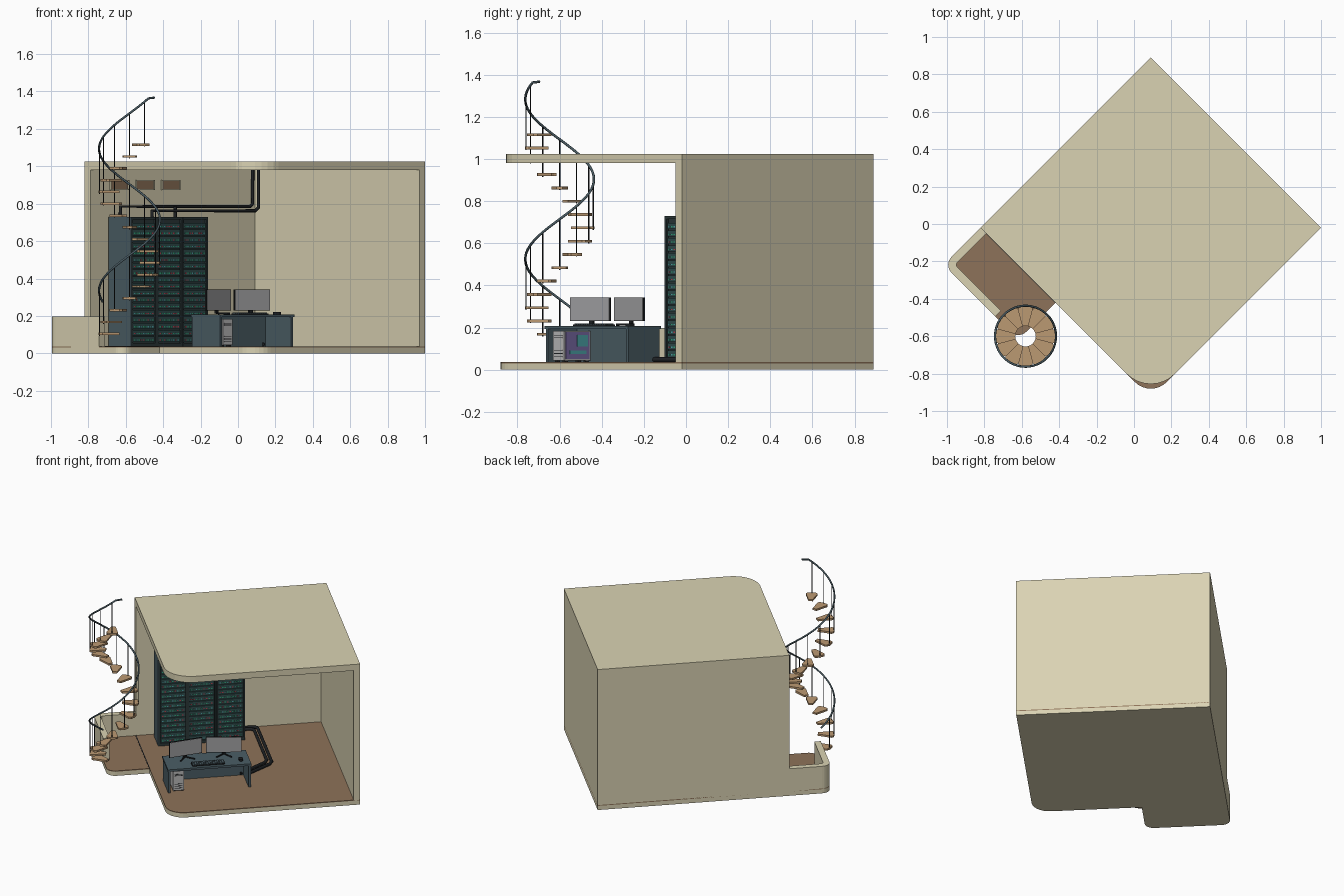
import bpy, bmesh, random
from math import sin, cos, pi, radians, atan2, hypot
from mathutils import Matrix, Vector

if "Cube" in bpy.data.objects:
    bpy.data.objects.remove(bpy.data.objects["Cube"])

random.seed(4)
# Room frame: u runs toward front-right, v toward back-right, origin at the left corner
ROOM = Matrix.Translation((-0.82, -0.02, 0)) @ Matrix.Rotation(radians(-45), 4, 'Z')
WORLD = Matrix.Identity(4)


def mat(name, r, g, b):
    m = bpy.data.materials.new(name)
    m.diffuse_color = (r, g, b, 1)
    m.use_nodes = True
    m.node_tree.nodes["Principled BSDF"].inputs["Base Color"].default_value = m.diffuse_color
    return m


PLASTER = mat("plaster", .70, .65, .45)
WOOD = mat("floor_wood", .27, .17, .10)
TREAD = mat("tread_wood", .50, .32, .17)
STEEL = mat("dark_steel", .07, .11, .13)
RACK = mat("rack_dark", .025, .04, .042)
UNIT = mat("server_unit", .03, .075, .075)
BLACK = mat("black", .012, .014, .016)
GREY = mat("screen_grey", .36, .36, .37)
SILVER = mat("silver", .5, .5, .5)
PURPLE = mat("purple_glow", .2, .15, .4)
CYAN = mat("cyan_glow", .08, .4, .42)
GREEN = mat("green_led", .03, .4, .2)
RED = mat("red_led", .5, .05, .08)


def finish(name, bm, m, matrix=ROOM):
    bmesh.ops.recalc_face_normals(bm, faces=bm.faces)
    me = bpy.data.meshes.new(name)
    bm.to_mesh(me)
    bm.free()
    ob = bpy.data.objects.new(name, me)
    bpy.context.collection.objects.link(ob)
    me.materials.append(m)
    ob.matrix_world = matrix
    return ob


def boxes(name, m, *spans, matrix=ROOM):
    """One object from boxes given as (x0, x1, y0, y1, z0, z1)."""
    bm = bmesh.new()
    for a, b, c, d, e, f in spans:
        t = Matrix.Translation(((a + b) / 2, (c + d) / 2, (e + f) / 2)) @ Matrix.Diagonal((b - a, d - c, f - e, 1))
        bmesh.ops.create_cube(bm, size=1, matrix=t)
    return finish(name, bm, m, matrix)


def prism(name, m, corners, z0, z1, matrix=ROOM):
    """Extrude a polygon; a corner (u, v, r) is rounded by radius r."""
    pts, n = [], len(corners)
    for i, c in enumerate(corners):
        p = Vector(c[:2])
        if len(c) == 2:
            pts.append(p)
            continue
        da = (Vector(corners[i - 1][:2]) - p).normalized()
        db = (Vector(corners[(i + 1) % n][:2]) - p).normalized()
        r = c[2]
        for k in range(9):
            t = k * pi / 16
            pts.append(p + (da + db) * r - db * r * cos(t) - da * r * sin(t))
    bm = bmesh.new()
    f = bm.faces.new([bm.verts.new((p.x, p.y, z0)) for p in pts])
    up = bmesh.ops.extrude_face_region(bm, geom=[f])
    bmesh.ops.translate(bm, vec=(0, 0, z1 - z0), verts=[g for g in up['geom'] if isinstance(g, bmesh.types.BMVert)])
    ob = finish(name, bm, m, matrix)
    return ob


def tube(name, m, paths, r, matrix=ROOM):
    cu = bpy.data.curves.new(name, 'CURVE')
    cu.dimensions = '3D'
    cu.bevel_depth, cu.bevel_resolution, cu.use_fill_caps = r, 2, True
    for pts in paths:
        s = cu.splines.new('POLY')
        s.points.add(len(pts) - 1)
        for sp, p in zip(s.points, pts):
            sp.co = (*p, 1)
    cu.materials.append(m)
    ob = bpy.data.objects.new(name, cu)
    bpy.context.collection.objects.link(ob)
    ob.matrix_world = matrix


# Room shell: slab, floor, two walls, roof, terrace parapet
S, T, FZ = 1.287, .043, .036
plan = [(0, S), (0, -.28, .06), (.566, -.28, .06), (.566, 0), (S, 0, .12), (S, S)]
prism("base_slab", PLASTER, plan, 0, .03)
prism("wood_floor", WOOD, plan, .03, FZ)
prism("walls", PLASTER, [(0, 0), (T, 0), (T, S - T), (S, S - T), (S, S), (0, S)], 0, .985)
prism("roof", PLASTER, [(0, 0), (S, 0, .18), (S, S), (0, S)], .98, 1.025)
prism("terrace_parapet", PLASTER,
      [(0, 0), (0, -.28, .06), (.39, -.28), (.39, -.28 + T), (T, -.28 + T, .02), (T, 0)], 0, .197)
boxes("terrace_threshold", BLACK, (T, .566, -.003, .003, FZ, FZ + .002))

# Server racks with units and indicator lights, vents above on the wall
U0, U1, V0, W, ZT = .063, .234, .12, .1935, .73
shells, units, leds, vents, frames = [], [], {GREEN: [], RED: [], CYAN: []}, [], []
for i in range(3):
    a, b = V0 + i * W, V0 + (i + 1) * W
    shells += [(U0, U1 - .012, a + .002, b - .002, FZ, ZT)]
    shells += [(U1 - .012, U1, a + .001, a + .012, FZ, ZT), (U1 - .012, U1, b - .012, b - .001, FZ, ZT),
               (U1 - .012, U1, a + .012, b - .012, ZT - .015, ZT), (U1 - .012, U1, a + .012, b - .012, FZ, FZ + .02)]
    for k in range(18):
        z = FZ + .024 + k * .0357
        units.append((U1 - .012, U1 - .004, a + .015, b - .015, z, z + .03))
        for j in range(9):
            leds[random.choice((GREEN, GREEN, CYAN, RED))].append(
                (U1 - .004, U1 - .002, a + .022 + j * .017, a + .031 + j * .017, z + .008, z + .014))
    c = (a + b) / 2
    vents.append((T, T + .004, c - .065, c + .065, .878, .922))
    frames += [(T, T + .009, c - .07, c + .07, z, z + .005) for z in (.874, .921)]
    frames += [(T, T + .009, v, v + .005, .874, .926) for v in (c - .07, c + .065)]
boxes("rack_cabinets", RACK, *shells)
boxes("rack_side_panel", STEEL, (U0, U1 - .002, V0 - .003, V0 + .002, FZ, ZT))
boxes("server_units", UNIT, *units)
for m, spans in leds.items():
    boxes("rack_lights", m, *spans)
boxes("wall_vents", WOOD, *vents)
boxes("vent_frames", PLASTER, *frames)

# Cable conduits: overhead to the ceiling, and over the floor to the desk
tube("ceiling_conduits", BLACK, [
    [(.07, .2, ZT), (.07, .2, .785), (.07, 1.18, .785), (.07, 1.2, .80), (.07, 1.2, .98)],
    [(.10, .41, ZT), (.10, .41, .762), (.10, 1.19, .762), (.10, 1.215, .78), (.10, 1.215, .98)],
    [(.085, .6, ZT), (.085, .6, .785)]], .009)
tube("floor_conduits", BLACK, [
    [(.07 + d, .69, FZ + .012), (.07 + d, .79 - d, FZ + .012), (.09 + d, .81 - d, FZ + .012),
     (.62 - d, .81 - d, FZ + .012), (.66 - d, .79 - d, FZ + .012), (.80 - d, .6 - d, FZ + .012)]
    for d in (0, .028)], .011)

# Desk: top, side panels, back panel
boxes("desk", STEEL, (.753, .973, .052, .612, .193, .208), (.758, .968, .055, .07, FZ, .193),
      (.758, .968, .594, .609, FZ, .193), (.758, .772, .07, .594, FZ, .193))
# Computer tower under the desk
boxes("computer_tower", SILVER, (.777, .955, .09, .163, FZ + .008, .183))
boxes("tower_feet", BLACK, *[(u, u + .02, v, v + .015, FZ, FZ + .008)
                             for u in (.785, .925) for v in (.093, .145)])
boxes("tower_side_window", PURPLE, (.785, .945, .163, .166, .05, .178))
boxes("tower_boards", CYAN, (.80, .87, .166, .17, .11, .165), (.81, .92, .166, .17, .075, .09))
boxes("tower_front_grille", BLACK, *[(.955, .957, .1, .153, z, z + .003) for z in (.06, .075, .09, .15, .16)])


# Two angled monitors on V-shaped feet
for name, p, q in (("left_monitor", (-.17, -.55), (-.04, -.36)), ("right_monitor", (-.02, -.34), (.17, -.2))):
    L = hypot(q[0] - p[0], q[1] - p[1]) / 2
    M = Matrix.Translation(((p[0] + q[0]) / 2, (p[1] + q[1]) / 2, 0)) @ \
        Matrix.Rotation(atan2(q[1] - p[1], q[0] - p[0]), 4, 'Z')
    boxes(name + "_case", BLACK, (-L, L, -.003, .007, .23, .342), (-.012, .012, .007, .018, .212, .3), matrix=M)
    boxes(name + "_screen", GREY, (-L + .003, L - .003, -.005, -.003, .233, .339), matrix=M)
    tube(name + "_foot", BLACK, [[(s * .05, -.04, .213), (0, .012, .215)] for s in (-1, 1)], .005, M)

# Keyboard and mouse
boxes("keyboard_base", BLACK, (.89, .95, .22, .44, .208, .214))
boxes("keyboard_keys", STEEL, *[(.893 + .0138 * r, .9045 + .0138 * r, .224 + .0152 * c, .236 + .0152 * c, .214, .218)
                                for r in range(4) for c in range(14)])
prism("mouse", BLACK, [(.88, .54, .01), (.925, .54, .01), (.925, .567, .01), (.88, .567, .01)], .208, .22)

# Spiral stair: wedge treads, balusters, helical handrail
CX, CY, R, RISE = -.58, -.6, .163, .0632


def polar(deg, r, z):
    return (CX + r * cos(radians(deg)), CY + r * sin(radians(deg)), z)


def rail_z(deg):
    return .335 + (deg - 180) / 360 * 12 * RISE


balusters = []
for i in range(17):
    a, z = 180 + 30 * i, .104 + RISE * i
    shape = [polar(a + d, r, 0)[:2] for d, r in
             ((-15, .055), (-15, .15), (-11, R), (0, R + .002), (11, R), (15, .15), (15, .055), (0, .055))]
    prism("stair_tread", TREAD, shape, z - .006, z + .007, WORLD)
    balusters.append([polar(a, R - .003, z - .01), polar(a, R - .003, rail_z(a))])
tube("stair_balusters", BLACK, balusters, .003, WORLD)
rail = [polar(d, R, rail_z(d)) for d in range(152, 673, 6)]
rail.append(polar(684, R, rail_z(670)))
tube("stair_handrail", STEEL, [rail], .006, WORLD)
